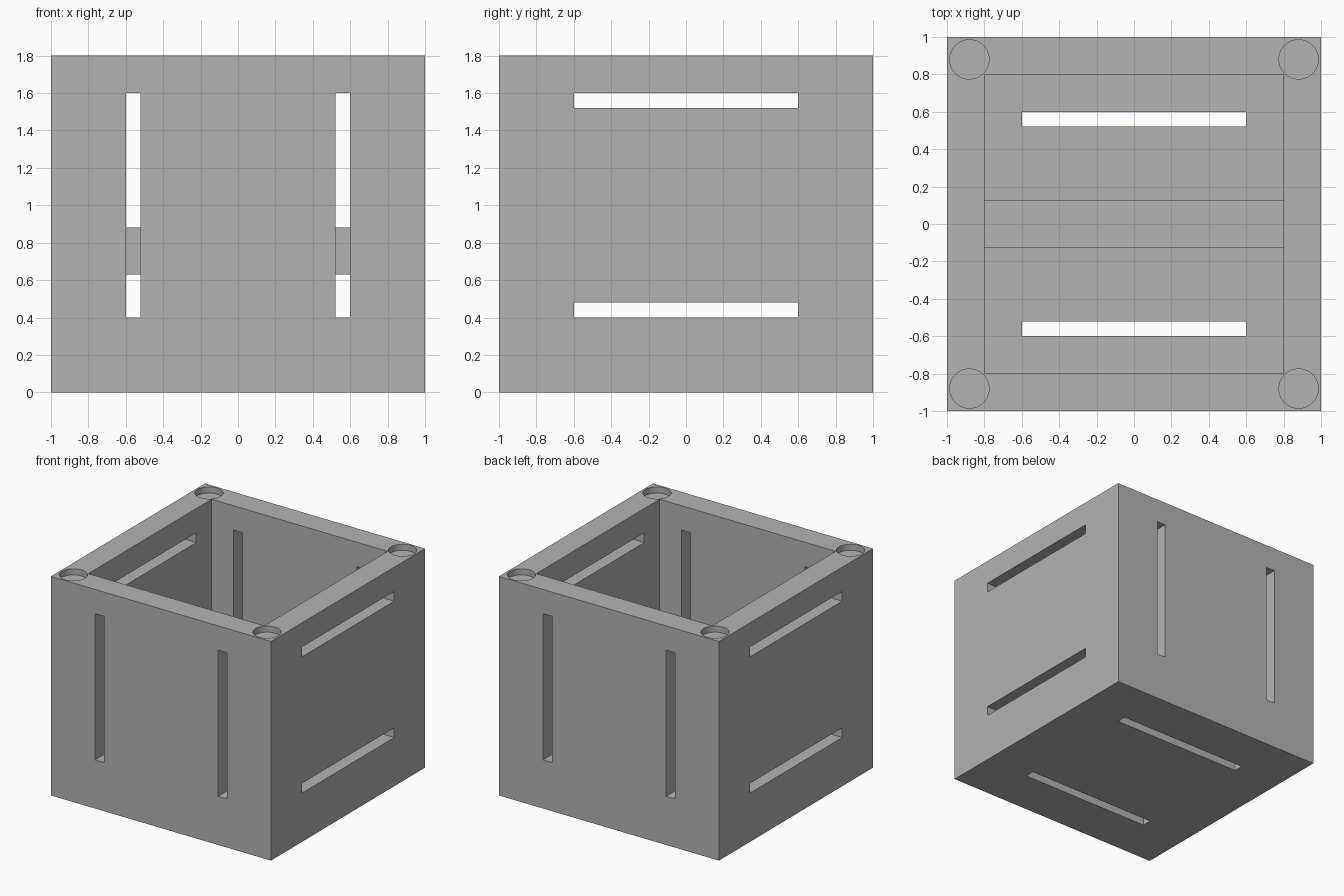
import bpy
from math import radians

if "Cube" in bpy.data.objects:
    bpy.data.objects.remove(bpy.data.objects["Cube"], do_unlink=True)

SIZE, HEIGHT, WALL = 2.0, 1.8, 0.2
INNER = SIZE / 2 - WALL

grey = bpy.data.materials.new("plain grey")
grey.use_nodes = True
colour = (0.45, 0.45, 0.45, 1)
grey.diffuse_color = colour
grey.node_tree.nodes["Principled BSDF"].inputs["Base Color"].default_value = colour


def box(name, low, high):
    """Box between two opposite corners."""
    centre = [(a + b) / 2 for a, b in zip(low, high)]
    bpy.ops.mesh.primitive_cube_add(size=1, location=centre)
    ob = bpy.context.object
    ob.name = name
    ob.scale = [b - a for a, b in zip(low, high)]
    bpy.ops.object.transform_apply(location=True, rotation=False, scale=True)
    ob.data.materials.append(grey)
    return ob


def combine(target, tool, operation):
    """Apply a boolean and remove the tool object."""
    mod = target.modifiers.new(operation.lower(), "BOOLEAN")
    mod.operation, mod.solver, mod.object = operation, "EXACT", tool
    bpy.context.view_layer.objects.active = target
    bpy.ops.object.modifier_apply(modifier=mod.name)
    bpy.data.objects.remove(tool, do_unlink=True)


# Open box with a thick floor
half = SIZE / 2
body = box("open_box", (-half, -half, 0), (half, half, HEIGHT))
combine(body, box("cavity", (-INNER, -INNER, WALL), (INNER, INNER, HEIGHT + 0.2)), "DIFFERENCE")

# Pairs of slots through the front and back, the sides and the floor
near, far, low, high, width = 0.52, 0.6, 0.4, 1.6, 0.08
for s in (-1, 1):
    a, b = sorted((s * near, s * far))
    z = high - width if s > 0 else low
    combine(body, box("upright_slot", (a, -1.2, low), (b, 1.2, high)), "DIFFERENCE")
    combine(body, box("side_slot", (-1.2, -far, z), (1.2, far, z + width)), "DIFFERENCE")
    combine(body, box("floor_slot", (-far, a, -0.1), (far, b, WALL + 0.1)), "DIFFERENCE")

# Shallow round sockets in the rim corners
DEPTH = 0.05
for x in (-0.88, 0.88):
    for y in (-0.88, 0.88):
        bpy.ops.mesh.primitive_cylinder_add(vertices=64, radius=0.105, depth=2 * DEPTH,
                                            location=(x, y, HEIGHT))
        socket = bpy.context.object
        socket.data.materials.append(grey)
        combine(body, socket, "DIFFERENCE")

# Square bar crossing the inside from wall to wall
combine(body, box("cross_bar", (-0.9, -0.125, 0.63), (0.9, 0.125, 0.88)), "UNION")

bpy.ops.object.select_all(action="DESELECT")
body.select_set(True)
bpy.context.view_layer.objects.active = body
bpy.ops.object.shade_smooth_by_angle(angle=radians(30))
